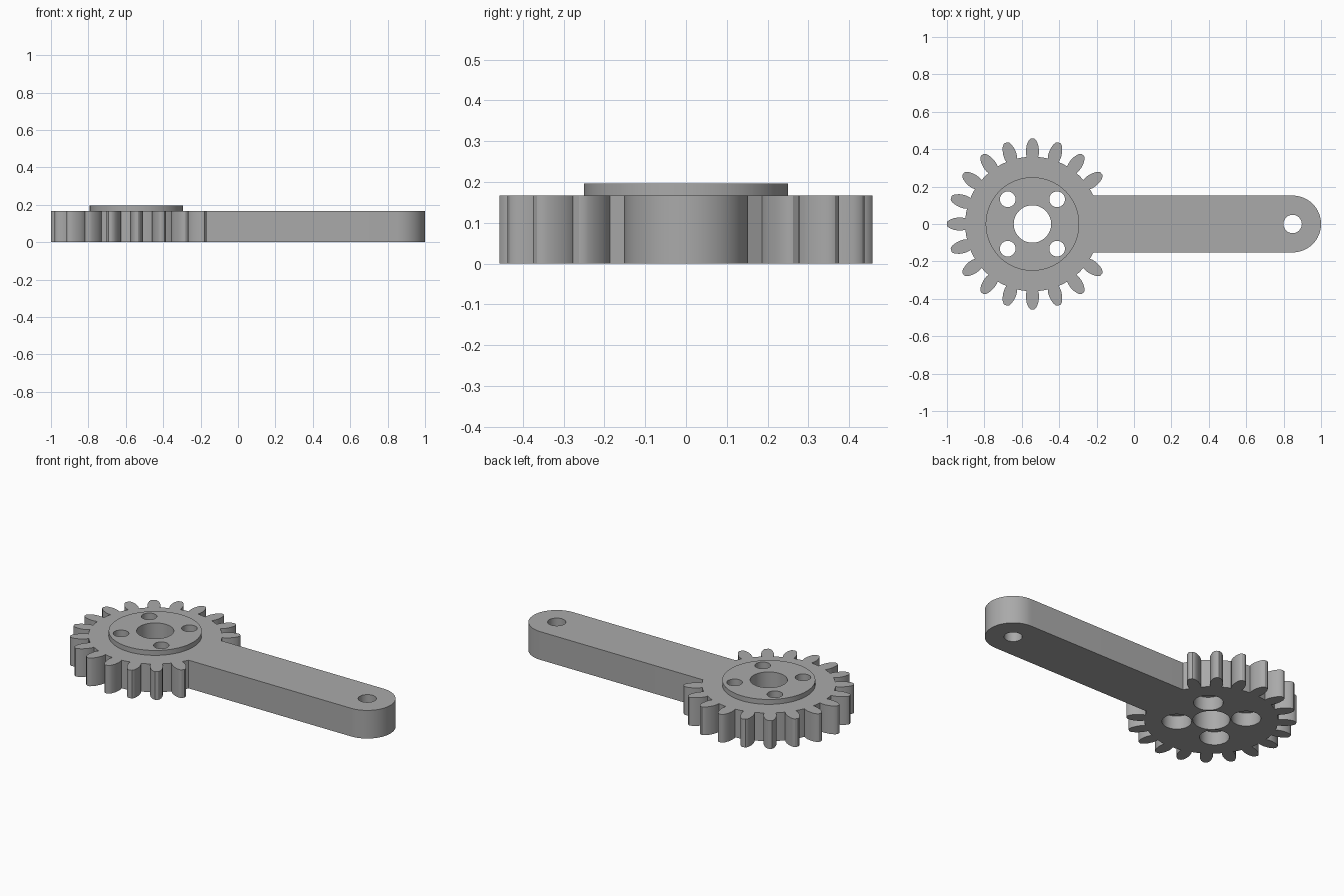
import bpy, bmesh, math
from mathutils import Vector, Matrix

if "Cube" in bpy.data.objects:
    bpy.data.objects.remove(bpy.data.objects["Cube"])

GX = -0.543            # gear centre
ARM_R, ARM_X = 0.152, 0.848
H, HUB_H = 0.167, 0.196
ROOT = 0.36

grey = bpy.data.materials.new("plain grey")
grey.diffuse_color = (0.4, 0.4, 0.4, 1)
grey.use_nodes = True
grey.node_tree.nodes["Principled BSDF"].inputs["Base Color"].default_value = grey.diffuse_color


def prism(name, pts, z0, z1):
    bm = bmesh.new()
    f = bm.faces.new([bm.verts.new((x, y, z0)) for x, y in pts])
    up = bmesh.ops.extrude_face_region(bm, geom=[f])["geom"]
    bmesh.ops.translate(bm, vec=(0, 0, z1 - z0), verts=[v for v in up if isinstance(v, bmesh.types.BMVert)])
    bmesh.ops.recalc_face_normals(bm, faces=bm.faces)
    me = bpy.data.meshes.new(name)
    bm.to_mesh(me)
    bm.free()
    me.materials.append(grey)
    ob = bpy.data.objects.new(name, me)
    bpy.context.collection.objects.link(ob)
    return ob


def disc(name, x, y, r, z0, z1, n=48):
    return prism(name, [(x + r * math.cos(2 * math.pi * i / n), y + r * math.sin(2 * math.pi * i / n))
                        for i in range(n)], z0, z1)


def combine(body, other, op):
    m = body.modifiers.new(op, "BOOLEAN")
    m.operation, m.object, m.solver = op, other, "EXACT"
    bpy.context.view_layer.objects.active = body
    bpy.ops.object.modifier_apply(modifier=m.name)
    bpy.data.objects.remove(other)


# outline: toothed rim, then the arm with its round end
flank = [(0.358, 0.030), (0.372, 0.034), (0.395, 0.035), (0.42, 0.031), (0.44, 0.024), (0.452, 0.016), (0.457, 0.008)]
tooth = [(r, -w) for r, w in flank] + [(r, w) for r, w in reversed(flank)]
pts = [(GX + math.sqrt(ROOT**2 - ARM_R**2), ARM_R)]
for k in range(2, 19):
    a = math.radians(18 * k)
    pts += [(GX + r * math.cos(a) - w * math.sin(a), r * math.sin(a) + w * math.cos(a)) for r, w in tooth]
    if k < 18:
        b = a + math.radians(9)
        pts.append((GX + ROOT * math.cos(b), ROOT * math.sin(b)))
pts.append((pts[0][0], -ARM_R))
for i in range(33):
    a = -math.pi / 2 + math.pi * i / 32
    pts.append((ARM_X + ARM_R * math.cos(a), ARM_R * math.sin(a)))
body = prism("gear_arm", pts, 0, H)

# raised hub
combine(body, disc("hub", GX, 0, 0.25, 0.1, HUB_H, 96), "UNION")

# bore, arm pin hole, and four counterbored bolt holes
combine(body, disc("bore", GX, 0, 0.1, -0.1, 0.3, 64), "DIFFERENCE")
combine(body, disc("pin_hole", ARM_X, 0, 0.049, -0.1, 0.3), "DIFFERENCE")
for sx in (-1, 1):
    for sy in (-1, 1):
        x, y = GX + sx * 0.132, sy * 0.132
        combine(body, disc("bolt_hole", x, y, 0.042, -0.1, 0.3), "DIFFERENCE")
        combine(body, disc("counterbore", x, y, 0.08, -0.1, 0.08), "DIFFERENCE")

body.select_set(True)
bpy.context.view_layer.objects.active = body
bpy.ops.object.shade_smooth_by_angle(angle=math.radians(30))
